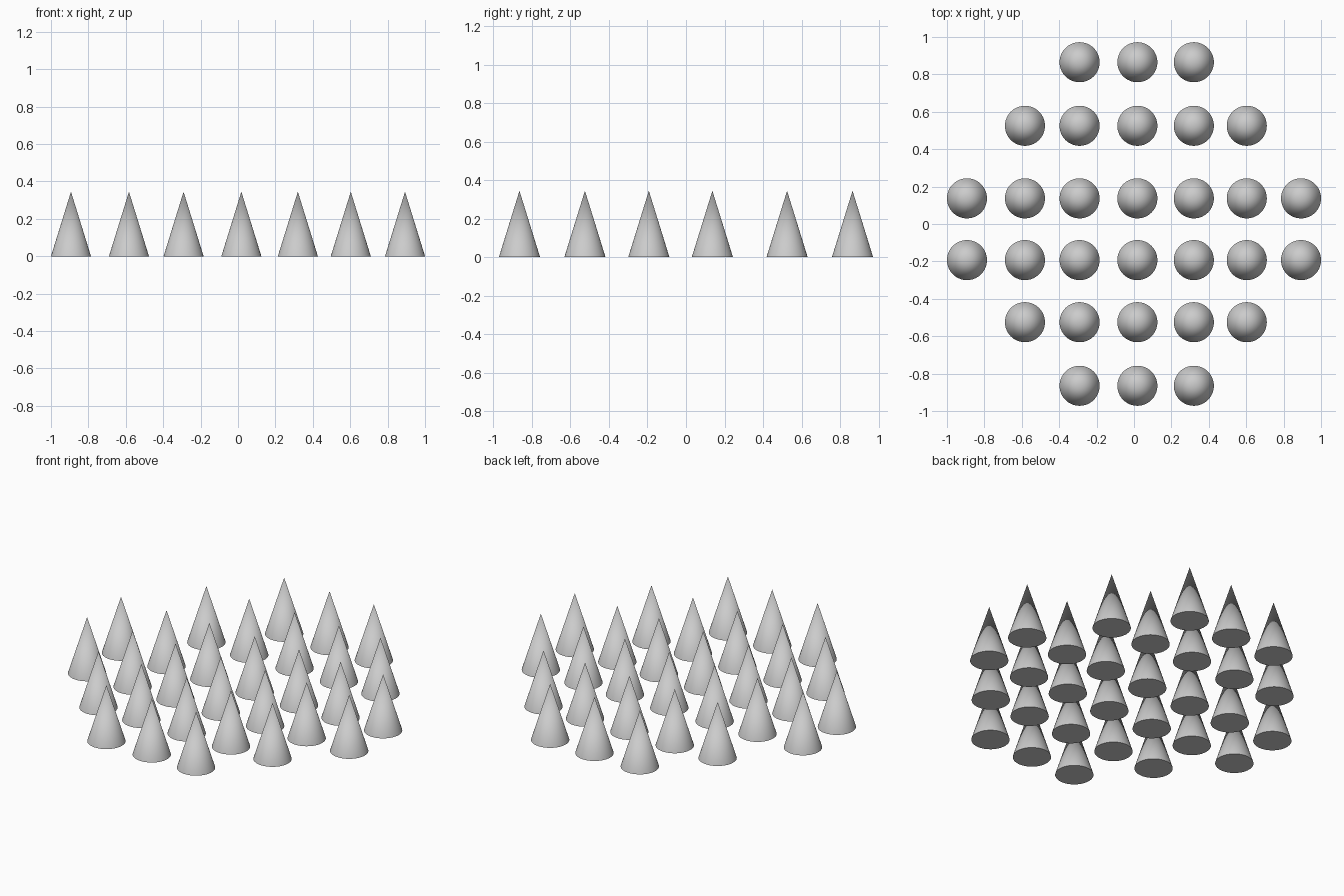
import bpy, math

if "Cube" in bpy.data.objects:
    bpy.data.objects.remove(bpy.data.objects["Cube"])

RADIUS, HEIGHT = 0.107, 0.345
COLUMNS = [-0.893, -0.583, -0.291, 0.018, 0.320, 0.603, 0.893]
# Row y position and number of columns left out at each end
ROWS = [(0.865, 2), (0.525, 1), (0.137, 0), (-0.193, 0), (-0.525, 1), (-0.865, 2)]

# Master cone, closed at the base
bpy.ops.mesh.primitive_cone_add(vertices=64, radius1=RADIUS, radius2=0, depth=HEIGHT,
                                location=(0, 0, 0))
master = bpy.context.object
for v in master.data.vertices:
    v.co.z += HEIGHT / 2
bpy.ops.object.shade_smooth_by_angle(angle=math.radians(30))

# Linked copies in staggered-length rows
for r, (y, skip) in enumerate(ROWS):
    for c in range(skip, len(COLUMNS) - skip):
        cone = master.copy()
        cone.name = f"cone_row{r + 1}_column{c + 1}"
        cone.location = (COLUMNS[c], y, 0)
        bpy.context.collection.objects.link(cone)

bpy.data.objects.remove(master)
